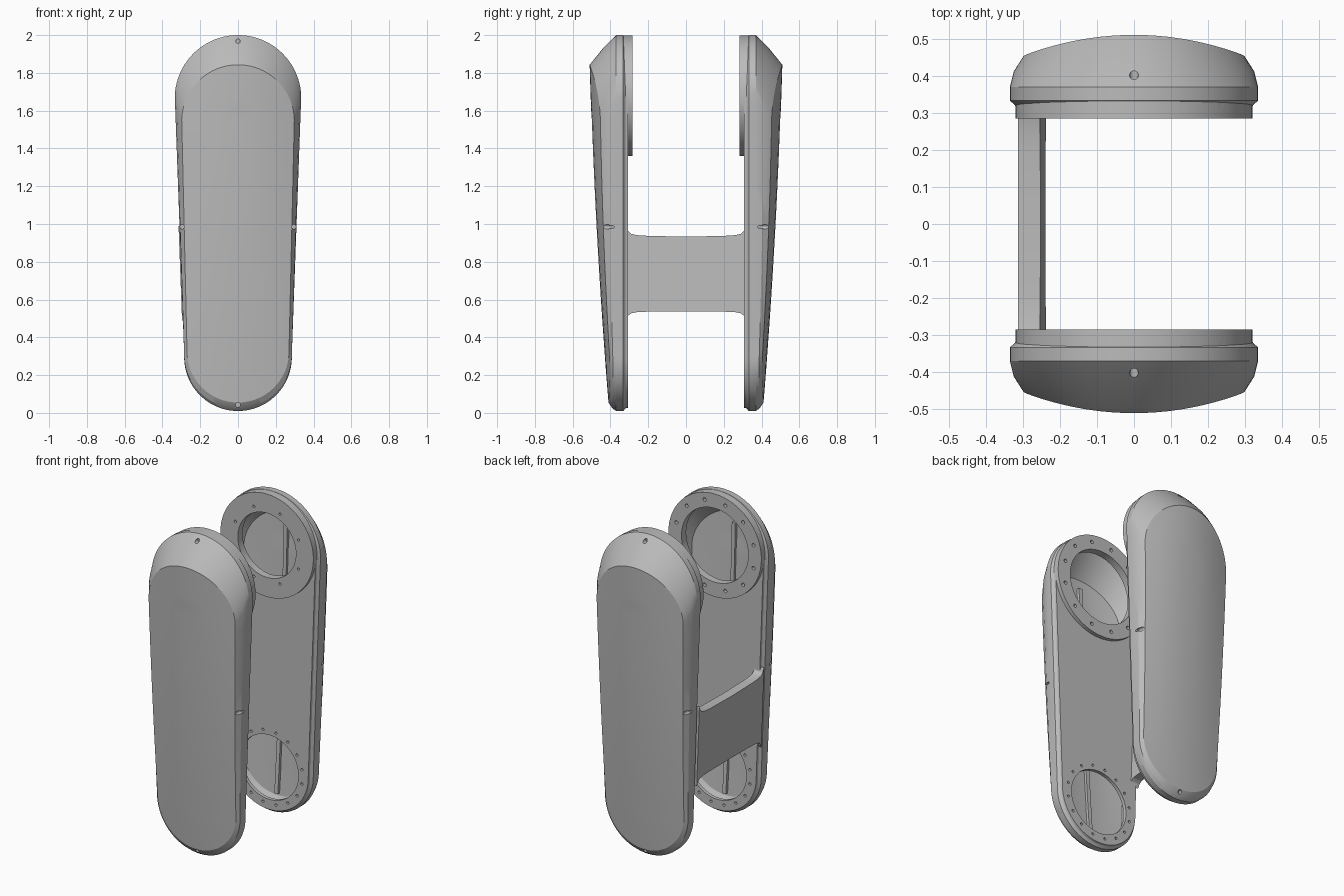
import bpy, bmesh, math
from mathutils import Matrix, Vector

cube = bpy.data.objects.get("Cube")
if cube:
    bpy.data.objects.remove(cube)

grey = bpy.data.materials.new("satin_grey")
grey.use_nodes = True
COLOUR = (0.5, 0.5, 0.5, 1)
grey.diffuse_color = COLOUR
grey.node_tree.nodes["Principled BSDF"].inputs["Base Color"].default_value = COLOUR

# Tapered outline: top centre, top radius, bottom centre, bottom radius
OUTER = (1.665, 0.335, 0.295, 0.285)
FACE = (1.545, 0.298, 0.325, 0.27)
TOP_Z, BOTTOM_Z, DISC_R = 1.68, 0.29, 0.32


def make_object(name, bm):
    bmesh.ops.recalc_face_normals(bm, faces=bm.faces)
    mesh = bpy.data.meshes.new(name)
    bm.to_mesh(mesh)
    bm.free()
    mesh.materials.append(grey)
    obj = bpy.data.objects.new(name, mesh)
    bpy.context.collection.objects.link(obj)
    return obj


def outline(shape, inset=0.0, arc=20, side=14):
    """Closed (x, z) loop starting at the top, mirrored across x = 0."""
    zt, rt, zb, rb = shape
    rt, rb = rt - inset, rb - inset
    tilt = math.asin((rt - rb) / (zt - zb))
    half = []
    for i in range(arc + 1):
        a = math.pi / 2 + (tilt - math.pi / 2) * i / arc
        half.append((rt * math.cos(a), zt + rt * math.sin(a)))
    low = (rb * math.cos(tilt), zb + rb * math.sin(tilt))
    hi = half[-1]
    for i in range(1, side):
        t = i / side
        half.append((hi[0] + (low[0] - hi[0]) * t, hi[1] + (low[1] - hi[1]) * t))
    for i in range(arc + 1):
        a = tilt - (math.pi / 2 + tilt) * i / arc
        half.append((rb * math.cos(a), zb + rb * math.sin(a)))
    half[0], half[-1] = (0, half[0][1]), (0, half[-1][1])
    return half + [(-x, z) for x, z in half[-2:0:-1]]


def crown(x, z):
    """Depth of the gently domed, leaning outer face."""
    spine = 0.41 + 0.0684 * (z - 0.05) - 0.0149 * (z - 0.05) * (z - 1)
    return spine - (0.3 + 0.15 * z) * x * x


def loft(name, rings, sign):
    bm = bmesh.new()
    loops = [[bm.verts.new((x, sign * y, z)) for x, y, z in ring] for ring in rings]
    n = len(loops[0])
    for a, b in zip(loops, loops[1:]):
        for i in range(n):
            j = (i + 1) % n
            bm.faces.new((a[i], a[j], b[j], b[i]))
    for loop in (loops[0], loops[-1]):
        for i in range(n // 2):
            quad = [loop[i], loop[i + 1], loop[n - i - 1], loop[(n - i) % n]]
            bm.faces.new(list(dict.fromkeys(quad)))
    return make_object(name, bm)


def flat(shape, y, inset=0.0):
    return [(x, y, z) for x, z in outline(shape, inset)]


def domed(inset, drop=0.0):
    return [(x, crown(x, z) - drop, z) for x, z in outline(FACE, inset)]


def cylinder(bm, x, z, r, y0, y1, sign, sides=16):
    pose = Matrix.Translation((x, sign * (y0 + y1) / 2, z)) @ Matrix.Rotation(math.pi / 2, 4, 'X')
    bmesh.ops.create_cone(bm, cap_ends=True, segments=sides, radius1=r, radius2=r,
                          depth=y1 - y0, matrix=pose)


def combine(obj, other, operation):
    mod = obj.modifiers.new(operation.lower(), 'BOOLEAN')
    mod.operation, mod.solver, mod.object = operation, 'EXACT', other
    bpy.context.view_layer.objects.active = obj
    bpy.ops.object.modifier_apply(modifier=mod.name)
    bpy.data.objects.remove(other)


def smooth(obj):
    bpy.ops.object.select_all(action='DESELECT')
    obj.select_set(True)
    bpy.context.view_layer.objects.active = obj
    bpy.ops.object.shade_smooth_by_angle(angle=math.radians(22))


def side_shell(name, sign, hole, bolts, bolt_circle, bolt_r):
    # Outer body: stepped rim, wall, sloping shoulder, domed face
    middle = tuple((a + b) / 2 for a, b in zip(OUTER, FACE))
    shoulder = [(x, (0.37 + crown(fx, fz)) / 2, z) for (x, z), (fx, fz)
                in zip(outline(middle, -0.008), outline(FACE))]
    rings = [flat(OUTER, 0.308, 0.017), flat(OUTER, 0.32, 0.014), flat(OUTER, 0.333),
             flat(OUTER, 0.37), shoulder]
    rings += [domed(i) for i in (0, 0.06, 0.12, 0.18, 0.24)]
    shell = loft(name, rings, sign)

    # Raised joint disc at the top
    bm = bmesh.new()
    cylinder(bm, 0, TOP_Z - 0.001, DISC_R, 0.284, 0.345, sign, 64)
    combine(shell, make_object("joint_disc", bm), 'UNION')

    # Hollow inside
    rings = [flat(OUTER, 0.33, 0.035), flat(OUTER, 0.362, 0.035)]
    rings += [domed(i, 0.022) for i in (0.03, 0.09, 0.15, 0.21)]
    combine(shell, loft("cavity", rings, sign), 'DIFFERENCE')

    # Joint openings, their bolt holes and the four cover screw holes
    bm = bmesh.new()
    cylinder(bm, 0, TOP_Z, hole, 0.2, 0.35, sign, 64)
    cylinder(bm, 0, BOTTOM_Z, 0.2, 0.2, 0.35, sign, 64)
    for z, count, circle, r in ((TOP_Z, bolts, bolt_circle, bolt_r), (BOTTOM_Z, 16, 0.228, 0.008)):
        for i in range(count):
            a = math.tau * (i + 0.5) / count
            cylinder(bm, circle * math.cos(a), z + circle * math.sin(a), r, 0.25, 0.35, sign, 12)
    for x, z in ((0, 1.968), (0, 0.042), (0.297, 0.985), (-0.297, 0.985)):
        cylinder(bm, x, z, 0.012, 0.38, 0.6, sign)
    combine(shell, make_object("drills", bm), 'DIFFERENCE')
    smooth(shell)

    # Slim stiffening rib down the inside of the cover
    bm = bmesh.new()
    steps = 12
    rows = []
    for i in range(steps + 1):
        z = 0.1 + 1.65 * i / steps
        y = crown(0, z)
        rows.append([bm.verts.new((x, sign * (y - d), z))
                     for x, d in ((-0.012, 0.015), (0.012, 0.015), (0.012, 0.04), (-0.012, 0.04))])
    for a, b in zip(rows, rows[1:]):
        for i in range(4):
            j = (i + 1) % 4
            bm.faces.new((a[i], a[j], b[j], b[i]))
    bm.faces.new(rows[0])
    bm.faces.new(rows[-1])
    make_object(name + "_rib", bm)


side_shell("front_shell", -1, 0.23, 12, 0.275, 0.011)
side_shell("back_shell", 1, 0.2, 8, 0.235, 0.008)

# Bridge joining the shells, flared where it meets them
upper = [(0, 0.933), (0.2, 0.937), (0.26, 0.941), (0.29, 0.948), (0.306, 0.963), (0.318, 0.99)]
lower = [(0.318, 0.49), (0.306, 0.515), (0.29, 0.527), (0.26, 0.533), (0.2, 0.536), (0, 0.538)]
half = upper + lower
profile = half + [(-y, z) for y, z in half[-2:0:-1]]
bm = bmesh.new()
sides = [[bm.verts.new((-(0.306 + (z - 0.75) * 0.037) + t, y, z)) for y, z in profile]
         for t in (0, 0.06)]
n = len(profile)
for i in range(n):
    j = (i + 1) % n
    bm.faces.new((sides[0][i], sides[0][j], sides[1][j], sides[1][i]))
for loop in sides:
    bm.faces.new(loop)
smooth(make_object("bridge", bm))
